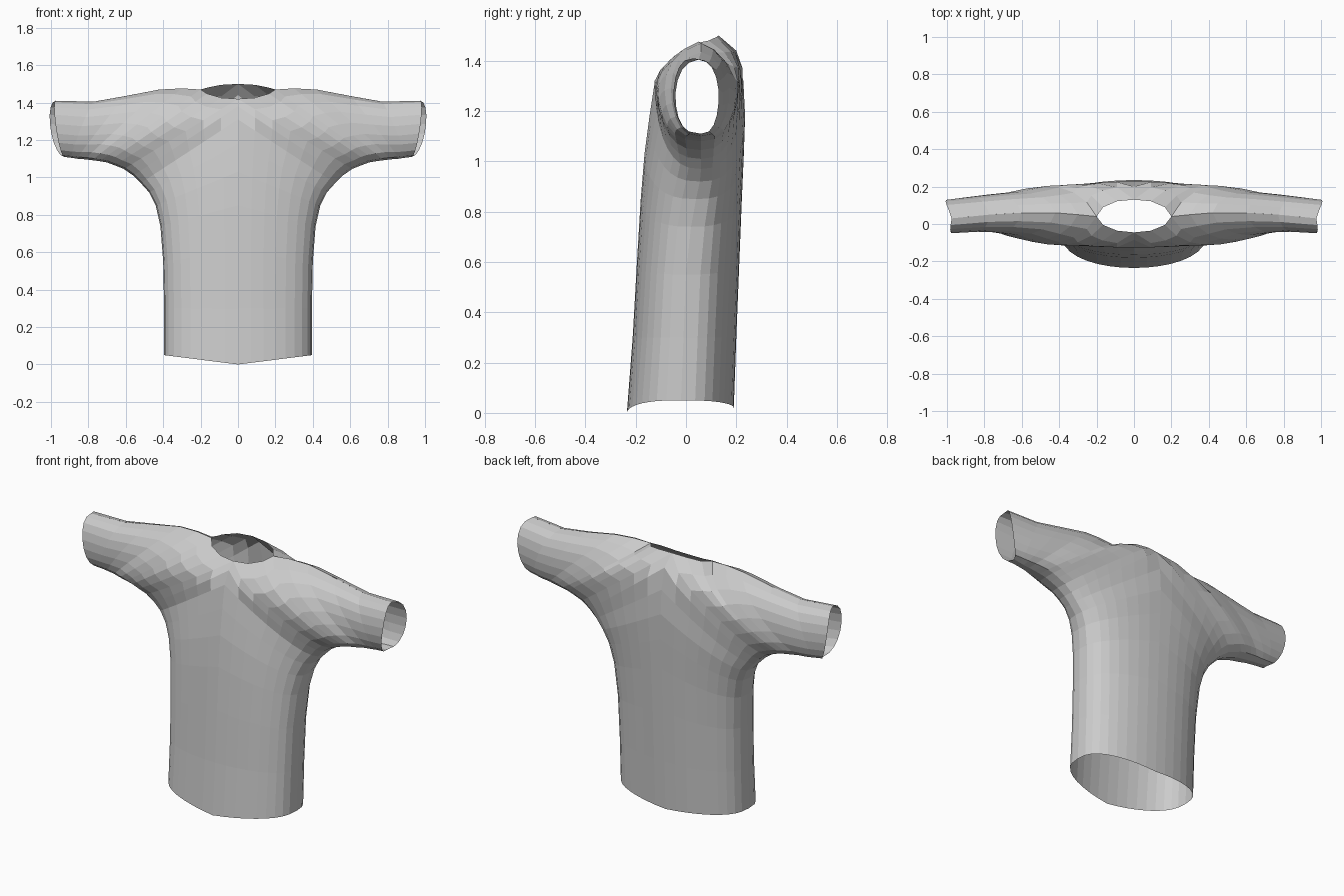
import bpy, bmesh
from math import sin, cos, pi, radians

if "Cube" in bpy.data.objects:
    bpy.data.objects.remove(bpy.data.objects["Cube"])

# Underside seam: hem corner -> armpit -> sleeve bottom
seam = [(.395, -.02, .05), (.395, -.01, .3), (.40, 0, .55), (.415, .02, .74),
        (.44, .04, .85), (.475, .055, .92), (.52, .06, .97), (.56, .06, 1.01),
        (.61, .06, 1.045), (.66, .06, 1.065), (.70, .06, 1.08), (.74, .06, 1.087),
        (.78, .06, 1.092), (.82, .06, 1.097), (.86, .06, 1.1), (.89, .06, 1.105),
        (.93, .06, 1.11)]
# Shoulder line: neck side -> sleeve top, shared by both panels
shoulder = [(.2, .04, 1.47), (.3, .05, 1.476), (.42, .06, 1.47), (.6, .06, 1.435),
            (.77, .05, 1.405), (.975, .03, 1.41)]
# Centre line and neck edge of each panel: (x, y, z)
front_mid = [(0, -.235, 0), (0, -.212, .3), (0, -.195, .6), (0, -.18, .85),
             (0, -.165, 1.03), (0, -.145, 1.18), (0, -.125, 1.31), (0, -.085, 1.38),
             (0, -.045, 1.42), (.09, -.036, 1.426), (.165, -.005, 1.448)]
back_mid = [(0, .19, .02), (0, .2, .3), (0, .212, .6), (0, .222, .85),
            (0, .23, 1.03), (0, .235, 1.18), (0, .228, 1.32), (0, .2, 1.44),
            (0, .13, 1.50), (.09, .122, 1.495), (.165, .09, 1.48)]
# Fullest depth of the sections from the chest to the cuff
front_depth = [-.125, -.12, -.118, -.112, -.10, -.085, -.06, -.045, -.042, -.05]
back_depth = [.225, .217, .212, .207, .20, .187, .172, .16, .147, .13]
# Section sweep: quarter oval at the hem, half oval at the cuff
sweep = [90] * 7 + [100, 115, 125, 138, 150, 158, 165, 170, 175, 180]
STEPS = 9


def section(a, b, depth, angle, flare):
    """Rounded curve from the underside seam a to the upper edge b."""
    end = radians(angle)
    full = lambda t: max(sin(t), 0) ** 0.75
    pts = []
    for k in range(STEPS + 1):
        t = end * k / STEPS
        w = (1 - cos(t)) / (1 - cos(end))
        if t <= pi / 2 + 1e-6:
            y = a[1] + (depth - a[1]) * full(t)
        else:
            y = depth + (b[1] - depth) * (1 - full(t)) / (1 - full(end))
        pts.append((a[0] + (b[0] - a[0]) * w + flare * sin(t), y,
                    a[2] + (b[2] - a[2]) * w))
    return pts


def panel(bm, mid, depths, flare, flip):
    edge = mid + shoulder
    n = len(seam)
    depths = [p[1] for p in mid[:7]] + depths
    rows = [[bm.verts.new(p) for p in
             section(seam[i], edge[i], depths[i], sweep[i], flare * max(0, i - n + 4) / 3)]
            for i in range(n)]
    for r, s in zip(rows, rows[1:]):
        for k in range(STEPS):
            f = [r[k], s[k], s[k + 1], r[k + 1]]
            bm.faces.new(f[::-1] if flip else f)


# Right half of the shirt, welded along the seams
bm = bmesh.new()
panel(bm, front_mid, front_depth, .02, True)
panel(bm, back_mid, back_depth, .05, False)
bmesh.ops.remove_doubles(bm, verts=bm.verts, dist=.0005)
# Face outward
bm.normal_update()
if sum(f.normal.y * f.calc_area() for f in bm.faces if f.calc_center_median().y < -.05) > 0:
    bmesh.ops.reverse_faces(bm, faces=bm.faces)
mesh = bpy.data.meshes.new("shirt")
bm.to_mesh(mesh)
bm.free()
shirt = bpy.data.objects.new("shirt", mesh)
bpy.context.collection.objects.link(shirt)

# Left half
mirror = shirt.modifiers.new("mirror", 'MIRROR')
mirror.use_axis[0] = True
mirror.merge_threshold = .001
